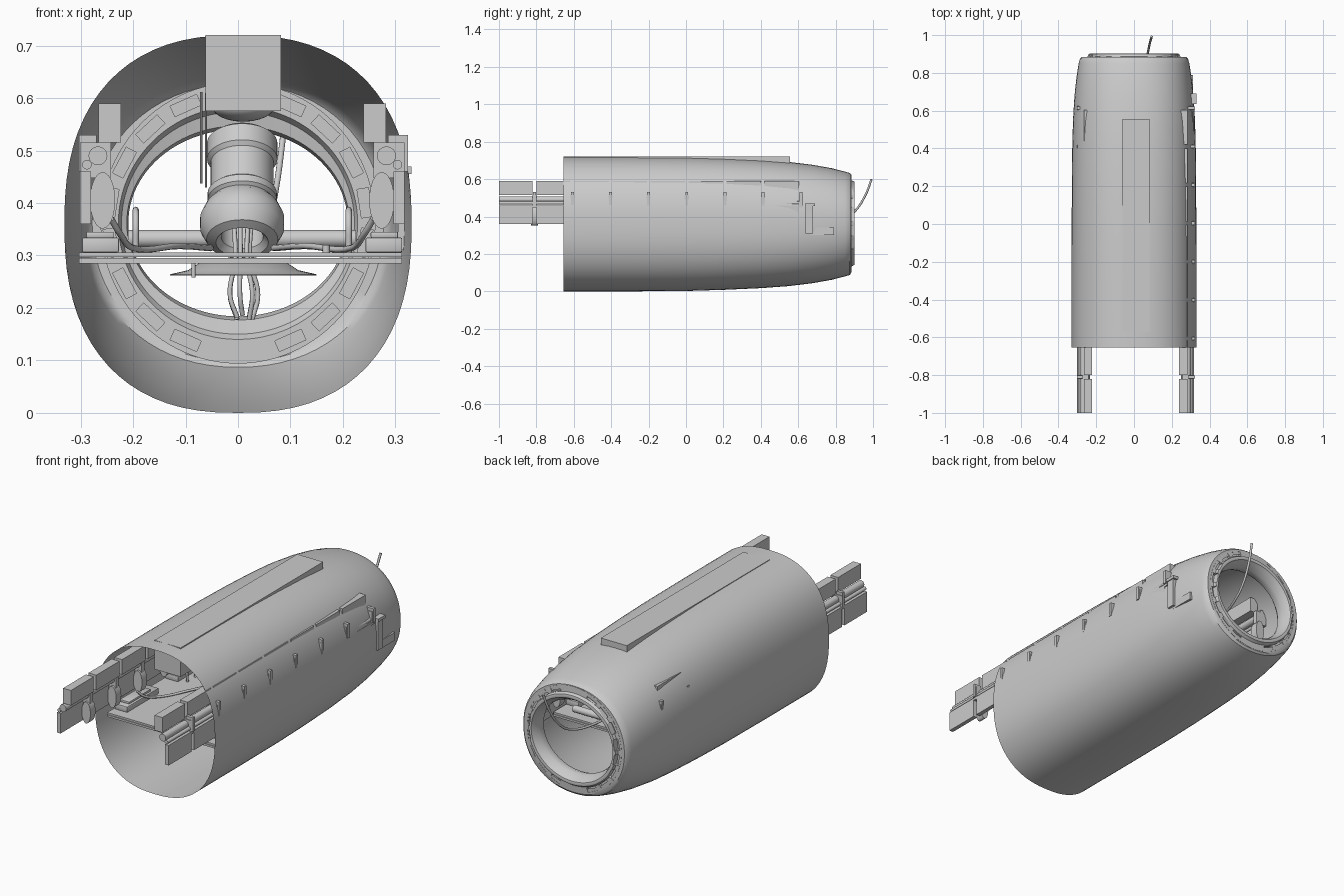
import bpy, bmesh, math
from mathutils import Vector, Matrix

if "Cube" in bpy.data.objects:
    bpy.data.objects.remove(bpy.data.objects["Cube"])

CX = 0.008  # centre line of the inner fittings


def add(name, bm, smooth=True, angle=35):
    bmesh.ops.recalc_face_normals(bm, faces=bm.faces)
    me = bpy.data.meshes.new(name)
    bm.to_mesh(me)
    bm.free()
    ob = bpy.data.objects.new(name, me)
    bpy.context.collection.objects.link(ob)
    if smooth:
        bpy.ops.object.select_all(action='DESELECT')
        ob.select_set(True)
        bpy.context.view_layer.objects.active = ob
        bpy.ops.object.shade_smooth_by_angle(angle=math.radians(angle))
    return ob


def box(name, xs, ys, zs, bevel=0):
    bm = bmesh.new()
    bmesh.ops.create_cube(bm, size=1)
    for v in bm.verts:
        v.co = [(a[0] + a[1]) / 2 + c * (a[1] - a[0]) for a, c in zip((xs, ys, zs), v.co)]
    if bevel:
        bmesh.ops.bevel(bm, geom=bm.edges[:], offset=bevel, segments=2, affect='EDGES', profile=0.5)
    return add(name, bm, bevel > 0)


def side_x(s, a, b):
    return sorted((CX + s * a, CX + s * b))


def loft(name, rows, n=72, closed=False):
    """Rows of (y, half width, half height, squareness, centre z)."""
    bm = bmesh.new()
    rings = []
    for y, rx, rz, e, zc in rows:
        ring = []
        for i in range(n):
            c, s = math.cos(2 * math.pi * i / n), math.sin(2 * math.pi * i / n)
            x = rx * math.copysign(abs(c) ** (2 / e), c)
            z = rz * math.copysign(abs(s) ** (2 / e), s)
            ring.append(bm.verts.new((x, y, zc + z)))
        rings.append(ring)
    pairs = list(zip(rings, rings[1:])) + ([(rings[-1], rings[0])] if closed else [])
    for a, b in pairs:
        for i in range(n):
            j = (i + 1) % n
            bm.faces.new((a[i], a[j], b[j], b[i]))
    return add(name, bm)


def lathe(name, profile, origin, axis, n=32):
    """Spin (radius, height) points round an axis."""
    rot = Vector((0, 0, 1)).rotation_difference(Vector(axis)).to_matrix().to_4x4()
    bm = bmesh.new()
    vs = [bm.verts.new((r, 0, h)) for r, h in profile]
    es = [bm.edges.new(p) for p in zip(vs, vs[1:])]
    bmesh.ops.spin(bm, geom=vs + es, cent=(0, 0, 0), axis=(0, 0, 1), angle=2 * math.pi, steps=n)
    bmesh.ops.remove_doubles(bm, verts=bm.verts, dist=1e-5)
    bmesh.ops.transform(bm, matrix=Matrix.Translation(origin) @ rot, verts=bm.verts)
    return add(name, bm)


def rod(name, p, q, r, n=16):
    d = Vector(q) - Vector(p)
    return lathe(name, [(0, 0), (r, 0), (r, d.length), (0, d.length)], p, d.normalized(), n)


def cable(name, pts, r):
    cu = bpy.data.curves.new(name, 'CURVE')
    cu.dimensions = '3D'
    cu.bevel_depth, cu.bevel_resolution, cu.use_fill_caps = r, 2, True
    cu.resolution_u = 6
    sp = cu.splines.new('BEZIER')
    sp.bezier_points.add(len(pts) - 1)
    for b, p in zip(sp.bezier_points, pts):
        b.co = p
        b.handle_left_type = b.handle_right_type = 'AUTO'
    ob = bpy.data.objects.new(name, cu)
    bpy.context.collection.objects.link(ob)
    return ob


# Outer skin, tapering toward the back
loft("outer_shell", [
    (-0.655, 0.331, 0.36, 2.4, 0.36), (-0.3, 0.331, 0.36, 2.4, 0.36), (0.0, 0.330, 0.358, 2.4, 0.36),
    (0.2, 0.329, 0.352, 2.4, 0.36), (0.4, 0.327, 0.343, 2.38, 0.36), (0.55, 0.323, 0.332, 2.35, 0.36),
    (0.68, 0.315, 0.316, 2.3, 0.36), (0.78, 0.304, 0.298, 2.25, 0.36), (0.85, 0.293, 0.28, 2.2, 0.36),
    (0.875, 0.286, 0.273, 2.15, 0.36), (0.883, 0.278, 0.265, 2.1, 0.362), (0.883, 0.25, 0.24, 2, 0.363)])

# Rear ring with shallow pockets on both faces
ring = loft("rear_ring", [
    (0.80, 0.262, 0.268, 2, 0.362), (0.80, 0.228, 0.222, 2, 0.362), (0.815, 0.222, 0.212, 2, 0.362),
    (0.82, 0.212, 0.185, 2, 0.362), (0.84, 0.209, 0.178, 2, 0.362), (0.86, 0.211, 0.182, 2, 0.362),
    (0.885, 0.218, 0.195, 2, 0.363), (0.9, 0.225, 0.205, 2, 0.364), (0.902, 0.232, 0.214, 2, 0.364),
    (0.9, 0.24, 0.222, 2, 0.364), (0.886, 0.245, 0.23, 2, 0.363), (0.884, 0.262, 0.262, 2, 0.362)], 96, True)
bm = bmesh.new()
for q in range(4):
    for a in (24, 43, 62, 81):
        t = math.radians(90 + a) if q == 0 else math.radians((90 - a, 270 - a, 270 + a)[q - 1])
        for y in (0.79, 0.895):
            m = Matrix.Translation((0.245 * math.cos(t), y, 0.362 + 0.245 * math.sin(t))) \
                @ Matrix.Rotation(-t, 4, 'Y') @ Matrix.Diagonal((0.022, 0.05, 0.055, 1))
            bmesh.ops.create_cube(bm, size=1, matrix=m)
cutter = add("pocket_cutter", bm, False)
cutter.hide_render = True
cutter.hide_viewport = False
mod = ring.modifiers.new("pockets", 'BOOLEAN')
mod.object, mod.operation, mod.solver = cutter, 'DIFFERENCE', 'EXACT'
bpy.context.view_layer.objects.active = ring
bpy.ops.object.modifier_apply(modifier=mod.name)
bpy.data.objects.remove(cutter)

# Long roof box and the dome under it
box("roof_box", (-0.062, 0.082), (-0.57, 0.555), (0.575, 0.72))
lathe("roof_dome", [(0, -0.03)] + [(0.06 * math.sin(t * 0.26), -0.03 * math.cos(t * 0.26)) for t in range(1, 7)]
      + [(0.06, 0.02)], (0.01, 0.1, 0.585), (0, 0, 1))

# Two-layer floor
box("floor_upper", (-0.303, 0.313), (-0.6, 0.6), (0.297, 0.306))
box("floor_lower", (-0.303, 0.313), (-0.6, 0.6), (0.285, 0.295))

# Equipment rails on both walls, split into equal modules
STEP = 0.2035
for s, tag in ((-1, "left"), (1, "right")):
    for k in range(8):
        y0 = -1.0 if k == 0 else -0.81 + STEP * (k - 1) + 0.01
        y1 = -0.81 + STEP * k - 0.01
        box(f"{tag}_upper_box_{k}", side_x(s, 0.231, 0.274), (y0, y1), (0.515, 0.59))
        box(f"{tag}_lower_plate_{k}", side_x(s, 0.288, 0.309), (y0, y1), (0.36, 0.46))
        for n, x, z, r in (("main", 0.275, 0.49, 0.018), ("thin", 0.296, 0.473, 0.009)):
            rod(f"{tag}_{n}_pipe_{k}", (CX + s * x, y0, z), (CX + s * x, y1, z), r)
        yc = -0.81 + STEP * k
        box(f"{tag}_clamp_{k}", side_x(s, 0.278, 0.316 if s > 0 else 0.311),
            (yc - 0.008, yc + 0.008), (0.46, 0.53))
        box(f"{tag}_clamp_bridge_{k}", side_x(s, 0.25, 0.309), (yc - 0.011, yc + 0.011), (0.448, 0.515))
        # Rounded hanger under each clamp
        hang = rod(f"{tag}_hanger_{k}", (0, -0.02, 0), (0, 0.02, 0), 1, 24)
        hang.data.transform(Matrix.Diagonal((0.024, 1, 0.054, 1)))
        hang.location = (CX + s * 0.266, yc, 0.405)
    # Floor side blocks with stepped tops
    for k in range(3):
        y = -0.55 + 0.4 * k
        box(f"{tag}_floor_block_{k}", side_x(s, 0.235, 0.305), (y, y + 0.25), (0.306, 0.334), 0.003)
        box(f"{tag}_block_cap_{k}", side_x(s, 0.245, 0.297), (y + 0.03, y + 0.2), (0.334, 0.345), 0.002)
    # Upright handle and side cable
    x = CX + s * 0.203
    cable(f"{tag}_handle", [(x, -0.12, 0.305), (x, -0.118, 0.37), (x, -0.09, 0.387), (x, -0.06, 0.37),
                            (x, -0.058, 0.305)], 0.006)
    cable(f"{tag}_side_cable", [(CX + s * 0.25, -0.45, 0.37), (CX + s * 0.232, -0.42, 0.34),
                                (CX + s * 0.21, -0.35, 0.315), (CX + s * 0.12, -0.2, 0.318),
                                (CX + s * 0.06, -0.05, 0.314)], 0.006)

# Stepped bracket poking through the right wall
box("right_bracket_front", (0.30, 0.331), (0.635, 0.69), (0.455, 0.47))
box("right_bracket_plate", (0.30, 0.313), (0.64, 0.79), (0.30, 0.34))
box("right_bracket_upright", (0.305, 0.326), (0.64, 0.68), (0.31, 0.465))

# Cross tube near the back
rod("cross_tube", (-0.21, 0.56, 0.332), (0.225, 0.56, 0.332), 0.017, 24)

# Tilted central column with flared mouth
axis = Vector((0, 0.55, 0.835))
base = Vector((0.008, -0.06, 0.335))
lathe("column_body", [(0.042, 0.05), (0.04, 0.0), (0.05, -0.012), (0.068, -0.005), (0.08, 0.02), (0.08, 0.045),
                      (0.07, 0.068), (0.06, 0.08), (0.066, 0.085), (0.066, 0.1), (0.06, 0.105), (0.06, 0.17),
                      (0.067, 0.178), (0.067, 0.215), (0.055, 0.225), (0, 0.225)], base, axis, 40)
lathe("column_throat", [(0, 0.05), (0.042, 0.05)], base, axis)
box("column_latch", (-0.008, 0.026), (-0.078, -0.05), (0.403, 0.431), 0.003)

# Dish under the floor
lathe("floor_dish", [(0, 0.285), (0.085, 0.285), (0.105, 0.272), (0.14, 0.264), (0.14, 0.262), (0.1, 0.266), (0, 0.268)],
      (0.01, -0.06, 0), (0, 0, 1), 48)

# Bundle of cables dropping through the floor
for i in range(7):
    t = i * 2 * math.pi / 7
    c, s = math.cos(t), math.sin(t)
    cable(f"drop_cable_{i}", [(0.008 + 0.018 * c, -0.04 + 0.018 * s, 0.37), (0.008 + 0.015 * c, -0.065 + 0.015 * s, 0.29),
                              (0.01 + 0.028 * c, -0.065 + 0.028 * s, 0.225),
                              (0.012 + 0.015 * c, -0.065 + 0.015 * s, 0.178 + 0.004 * (i % 3))], 0.0045)

# Thin hanging rods, small studs and the whip cable out of the back
rod("hanging_rod_long", (-0.07, -0.2, 0.437), (-0.07, -0.2, 0.612), 0.002, 8)
rod("hanging_rod_short", (-0.061, -0.15, 0.43), (-0.061, -0.15, 0.61), 0.002, 8)
rod("floor_stud", (0.168, -0.3, 0.298), (0.168, -0.3, 0.32), 0.007)
rod("underfloor_stud", (-0.085, -0.2, 0.258), (-0.085, -0.2, 0.286), 0.004)
cable("whip_cable", [(0.094, 0.992, 0.6), (0.085, 0.962, 0.52), (0.072, 0.90, 0.425), (0.06, 0.83, 0.375),
                     (0.03, 0.7, 0.355), (0.01, 0.45, 0.37), (0.01, 0.2, 0.4), (0.01, 0.03, 0.42)], 0.006)
